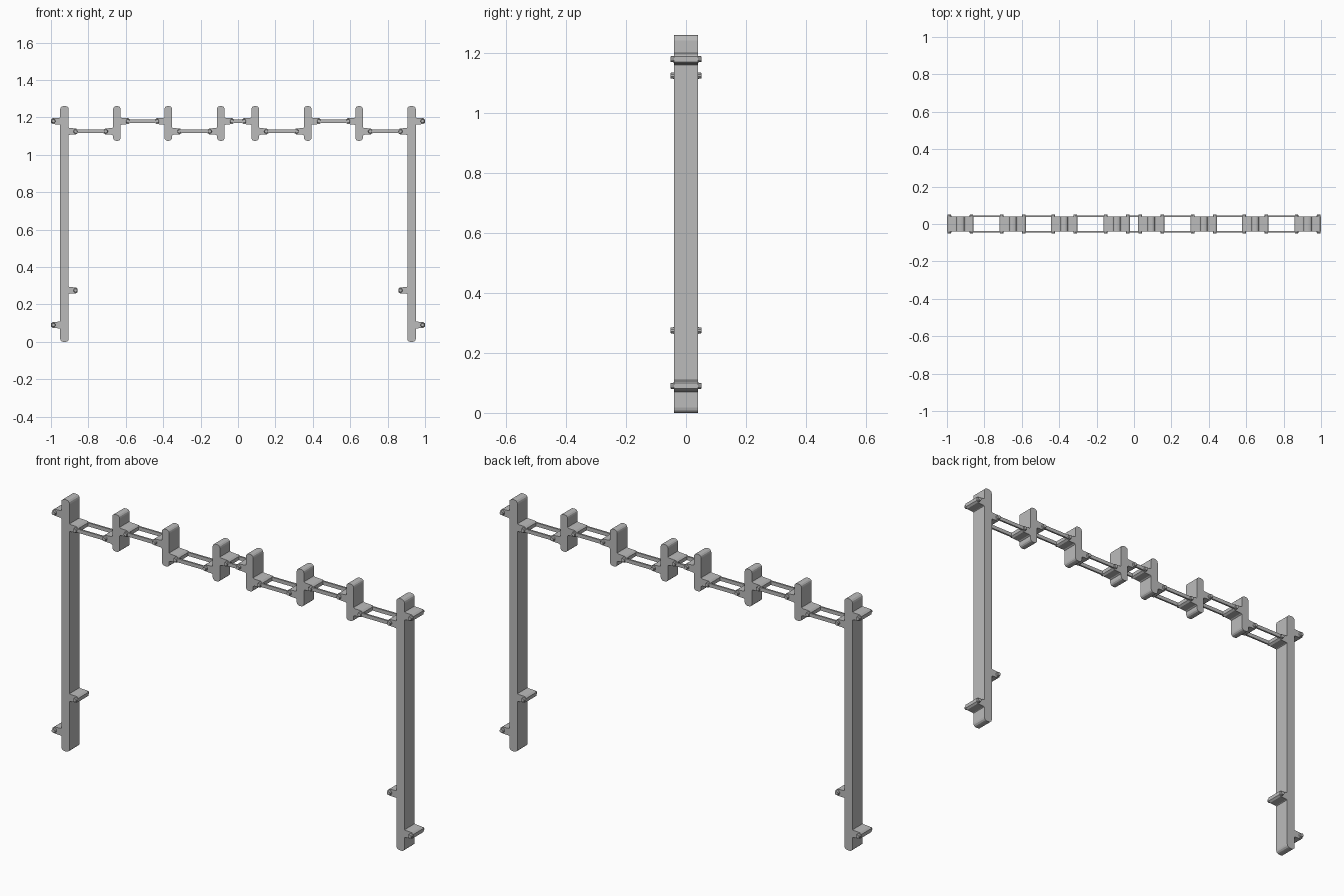
import bpy, bmesh, math
from mathutils import Matrix, Vector

cube = bpy.data.objects.get("Cube")
if cube:
    bpy.data.objects.remove(cube, do_unlink=True)

GREY = (0.5, 0.5, 0.5, 1)
mat = bpy.data.materials.new("plain grey")
mat.use_nodes = True
mat.diffuse_color = GREY
mat.node_tree.nodes["Principled BSDF"].inputs["Base Color"].default_value = GREY

DEPTH = 0.04        # half depth of plates and lugs
PIN = 0.059         # pin distance from the plate centre
HIGH, LOW = 1.18, 1.125


def finish(name, bm):
    bmesh.ops.recalc_face_normals(bm, faces=bm.faces)
    mesh = bpy.data.meshes.new(name)
    bm.to_mesh(mesh)
    bm.free()
    mesh.materials.append(mat)
    ob = bpy.data.objects.new(name, mesh)
    bpy.context.collection.objects.link(ob)
    return ob


def extrude_profile(name, points, y0, y1):
    """Extrude an outline in the xz plane from y0 to y1."""
    bm = bmesh.new()
    face = bm.faces.new([bm.verts.new((x, y0, z)) for x, z in points])
    result = bmesh.ops.extrude_face_region(bm, geom=[face])
    verts = [g for g in result["geom"] if isinstance(g, bmesh.types.BMVert)]
    bmesh.ops.translate(bm, verts=verts, vec=(0, y1 - y0, 0))
    return finish(name, bm)


def plate(name, x, half, z0, z1):
    """Upright plate with rounded top and bottom corners."""
    r = half * 0.75
    corners = [(x + half - r, z1 - r, 0), (x - half + r, z1 - r, 90),
               (x - half + r, z0 + r, 180), (x + half - r, z0 + r, 270)]
    pts = []
    for cx, cz, start in corners:
        for step in range(4):
            a = math.radians(start + step * 30)
            pts.append((cx + r * math.cos(a), cz + r * math.sin(a)))
    extrude_profile(name, pts, -DEPTH, DEPTH)


def lug(name, x, z, d):
    """Side lug with a flared root, blunt tip and a pin head on each face."""
    upper = [(0.015, 0.025), (0.026, 0.018), (0.062, 0.016), (0.071, 0.009)]
    outline = upper + [(a, -b) for a, b in reversed(upper)]
    extrude_profile(name, [(x + d * a, z + b) for a, b in outline], -DEPTH, DEPTH)
    for side in (-1, 1):
        bm = bmesh.new()
        turn = Matrix.Rotation(-side * math.pi / 2, 4, "X")
        place = Matrix.Translation(Vector((x + d * PIN, side * 0.044, z)))
        bmesh.ops.create_cone(bm, cap_ends=True, segments=10, radius1=0.012,
                              radius2=0.009, depth=0.016, matrix=place @ turn)
        finish(name + "_pin", bm)


def link(xa, xb, z):
    """Pair of thin bars between two pins."""
    pts = [(xa - 0.005, z - 0.004), (xa + 0.004, z - 0.009),
           (xb - 0.004, z - 0.009), (xb + 0.005, z - 0.004),
           (xb + 0.005, z + 0.004), (xb - 0.004, z + 0.009),
           (xa + 0.004, z + 0.009), (xa - 0.005, z + 0.004)]
    for side in (-1, 1):
        extrude_profile("link_bar", pts, side * 0.037, side * 0.046)


# Tall posts with outer and inner lugs
POST = 0.928
for s, label in ((-1, "right"), (1, "left")):
    plate(label + "_post", s * POST, 0.023, 0, 1.26)
    for z, d in ((HIGH, s), (0.09, s), (LOW, -s), (0.275, -s)):
        lug(label + "_post_lug", s * POST, z, d)

# Short hanging plates, with lugs alternating in height
hangers = (-0.648, -0.373, -0.092, 0.092, 0.373, 0.648)
for i, x in enumerate(hangers):
    plate("hanger_plate", x, 0.02, 1.075, 1.26)
    left_z, right_z = (LOW, HIGH) if i % 2 == 0 else (HIGH, LOW)
    lug("hanger_lug", x, left_z, -1)
    lug("hanger_lug", x, right_z, 1)

# Link bars joining the chain
chain = (-POST,) + hangers + (POST,)
for i, (a, b) in enumerate(zip(chain, chain[1:])):
    link(a + PIN, b - PIN, LOW if i % 2 == 0 else HIGH)
